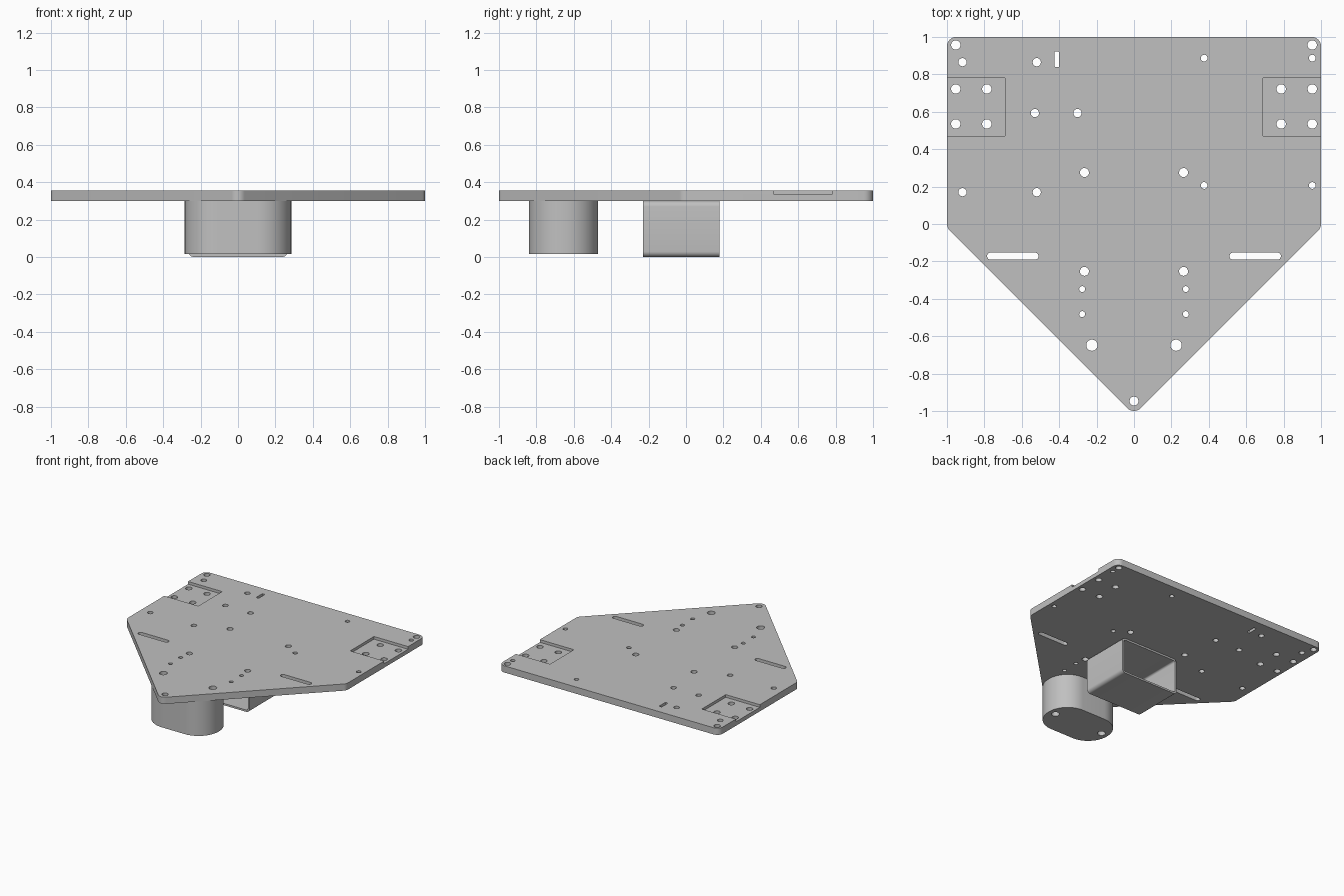
import bpy, bmesh, math
from mathutils import Vector

if "Cube" in bpy.data.objects:
    bpy.data.objects.remove(bpy.data.objects["Cube"], do_unlink=True)

grey = bpy.data.materials.new("light grey")
grey.use_nodes = True
grey.diffuse_color = (0.53, 0.53, 0.53, 1)
grey.node_tree.nodes["Principled BSDF"].inputs["Base Color"].default_value = grey.diffuse_color


def rounded(corners, r, steps=8):
    """Outline of a convex polygon with every corner filleted."""
    pts = []
    for i, c in enumerate(corners):
        p = Vector(c)
        u = (Vector(corners[i - 1]) - p).normalized()
        v = (Vector(corners[(i + 1) % len(corners)]) - p).normalized()
        half = u.angle(v) / 2
        centre = p + (u + v).normalized() * r / math.sin(half)
        start, end = ((p + d * r / math.tan(half) - centre).normalized() for d in (u, v))
        for k in range(steps + 1):
            q = centre + start.slerp(end, k / steps) * r
            if not pts or (q - pts[-1]).length > 1e-4:
                pts.append(q)
    if (pts[0] - pts[-1]).length < 1e-4:
        pts.pop()
    return pts


def box(x, y, w, h):
    return [(x - w / 2, y - h / 2), (x + w / 2, y - h / 2),
            (x + w / 2, y + h / 2), (x - w / 2, y + h / 2)]


def slot(x, y, w, h):
    return rounded(box(x, y, w, h), min(w, h) / 2 - 1e-5, 6)


def prism(name, outlines, low, high, along_y=False):
    """Extrude one or more outlines, along z or along y."""
    bm = bmesh.new()
    for outline in outlines:
        rings = [[bm.verts.new((p[0], d, p[1]) if along_y else (p[0], p[1], d))
                  for p in outline] for d in (low, high)]
        n = len(outline)
        bm.faces.new(rings[0])
        bm.faces.new(rings[1])
        for i in range(n):
            j = (i + 1) % n
            bm.faces.new((rings[0][i], rings[0][j], rings[1][j], rings[1][i]))
    bmesh.ops.recalc_face_normals(bm, faces=bm.faces)
    mesh = bpy.data.meshes.new(name)
    bm.to_mesh(mesh)
    bm.free()
    mesh.materials.append(grey)
    obj = bpy.data.objects.new(name, mesh)
    bpy.context.collection.objects.link(obj)
    return obj


def activate(obj):
    bpy.ops.object.select_all(action='DESELECT')
    obj.select_set(True)
    bpy.context.view_layer.objects.active = obj


def cut(obj, cutter):
    cutter.hide_render = True
    mod = obj.modifiers.new("cut", 'BOOLEAN')
    mod.operation, mod.solver, mod.object = 'DIFFERENCE', 'EXACT', cutter
    activate(obj)
    bpy.ops.object.modifier_apply(modifier=mod.name)
    bpy.data.objects.remove(cutter, do_unlink=True)


# Base plate with a pointed front
BOTTOM, TOP = 0.30, 0.355
plate = prism("base_plate", [rounded(
    [(-1, 1), (-1, -0.02), (0, -1.02), (1, -0.02), (1, 1)], 0.05)], BOTTOM, TOP)

# Shallow pockets on both side edges
cut(plate, prism("pocket_cutter", [box(s * 0.9, 0.625, 0.42, 0.31) for s in (-1, 1)],
                 0.333, 0.4))

# Holes: mirrored pairs first, then the single ones (x, y, radius)
paired = [(0.953, 0.957, 0.025), (0.265, 0.275, 0.024), (0.265, -0.253, 0.024),
          (0.277, -0.348, 0.016), (0.277, -0.482, 0.016), (0.225, -0.648, 0.03)]
paired += [(x, y, 0.025) for x in (0.953, 0.787) for y in (0.722, 0.535)]
holes = [(s * x, y, r) for x, y, r in paired for s in (-1, 1)]
holes += [(x, y, 0.022) for x in (-0.917, -0.52) for y in (0.865, 0.17)]
holes += [(x, y, 0.018) for x in (0.375, 0.953) for y in (0.887, 0.206)]
holes += [(-0.53, 0.593, 0.022), (-0.302, 0.593, 0.022), (0, -0.947, 0.024)]
openings = [slot(x, y, 2 * r, 2 * r) for x, y, r in holes]
# Long slots and the small upright slot
openings += [slot(s * 0.648, -0.172, 0.275, 0.038) for s in (-1, 1)]
openings.append(rounded(box(-0.412, 0.88, 0.024, 0.082), 0.003, 2))
cut(plate, prism("hole_cutter", openings, 0.2, 0.5))

# Rounded block under the point, with two through holes
block = prism("front_block", [rounded(box(0, -0.655, 0.57, 0.37), 0.18, 14)], 0.015, BOTTOM)
cut(block, prism("block_cutter", [slot(s * 0.225, -0.648, 0.06, 0.06) for s in (-1, 1)],
                 -0.1, 0.5))

# Thin-walled rectangular tube, open front and back
tube = prism("square_tube", [rounded(box(0, 0.15, 0.53, 0.30), 0.03, 6)], -0.23, 0.18, True)
cut(tube, prism("tube_cutter", [rounded(box(0, 0.15, 0.50, 0.27), 0.015, 6)],
                -0.4, 0.4, True))

for obj in (plate, block, tube):
    activate(obj)
    bpy.ops.object.shade_smooth_by_angle(angle=math.radians(35))
